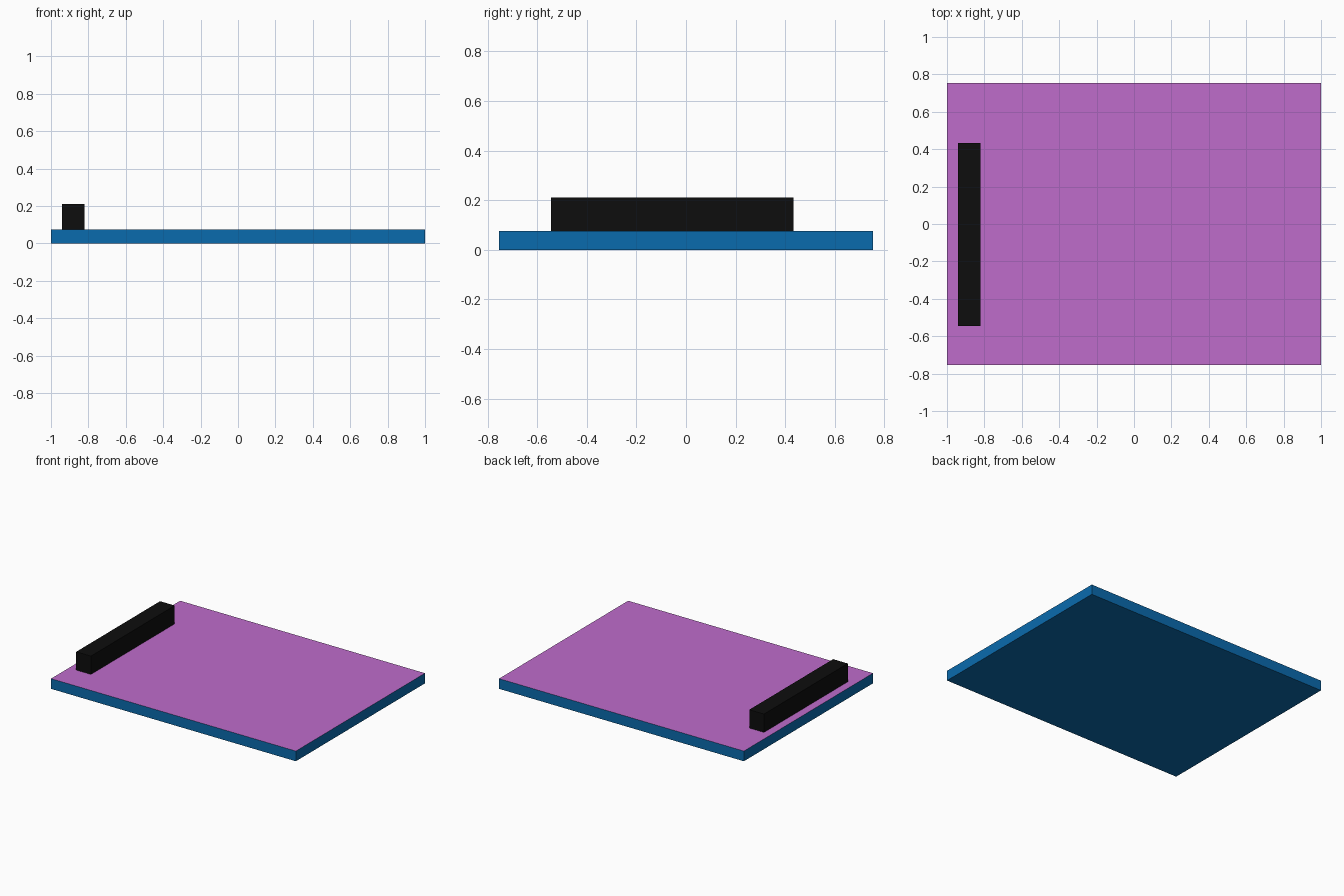
import bpy

if "Cube" in bpy.data.objects:
    bpy.data.objects.remove(bpy.data.objects["Cube"])


def material(name, color):
    m = bpy.data.materials.new(name)
    m.diffuse_color = (*color, 1.0)
    m.use_nodes = True
    m.node_tree.nodes["Principled BSDF"].inputs["Base Color"].default_value = m.diffuse_color
    return m


def box(name, lo, hi, *mats):
    size = [b - a for a, b in zip(lo, hi)]
    mid = [(a + b) / 2 for a, b in zip(lo, hi)]
    bpy.ops.mesh.primitive_cube_add(size=1, location=mid)
    ob = bpy.context.object
    ob.name = name
    ob.scale = size
    bpy.ops.object.transform_apply(location=False, rotation=False, scale=True)
    for m in mats:
        ob.data.materials.append(m)
    return ob


blue = material("board_blue", (0.003, 0.145, 0.42))
purple = material("top_purple", (0.52, 0.15, 0.60))
black = material("connector_black", (0.004, 0.004, 0.004))

# Flat board with a purple upper face
board = box("board", (-1, -0.753, 0), (1, 0.753, 0.075), blue, purple)
for face in board.data.polygons:
    if face.normal.z > 0.5:
        face.material_index = 1

# Black connector strip standing near the left edge
box("connector_strip", (-0.94, -0.545, 0.075), (-0.82, 0.433, 0.21), black)
